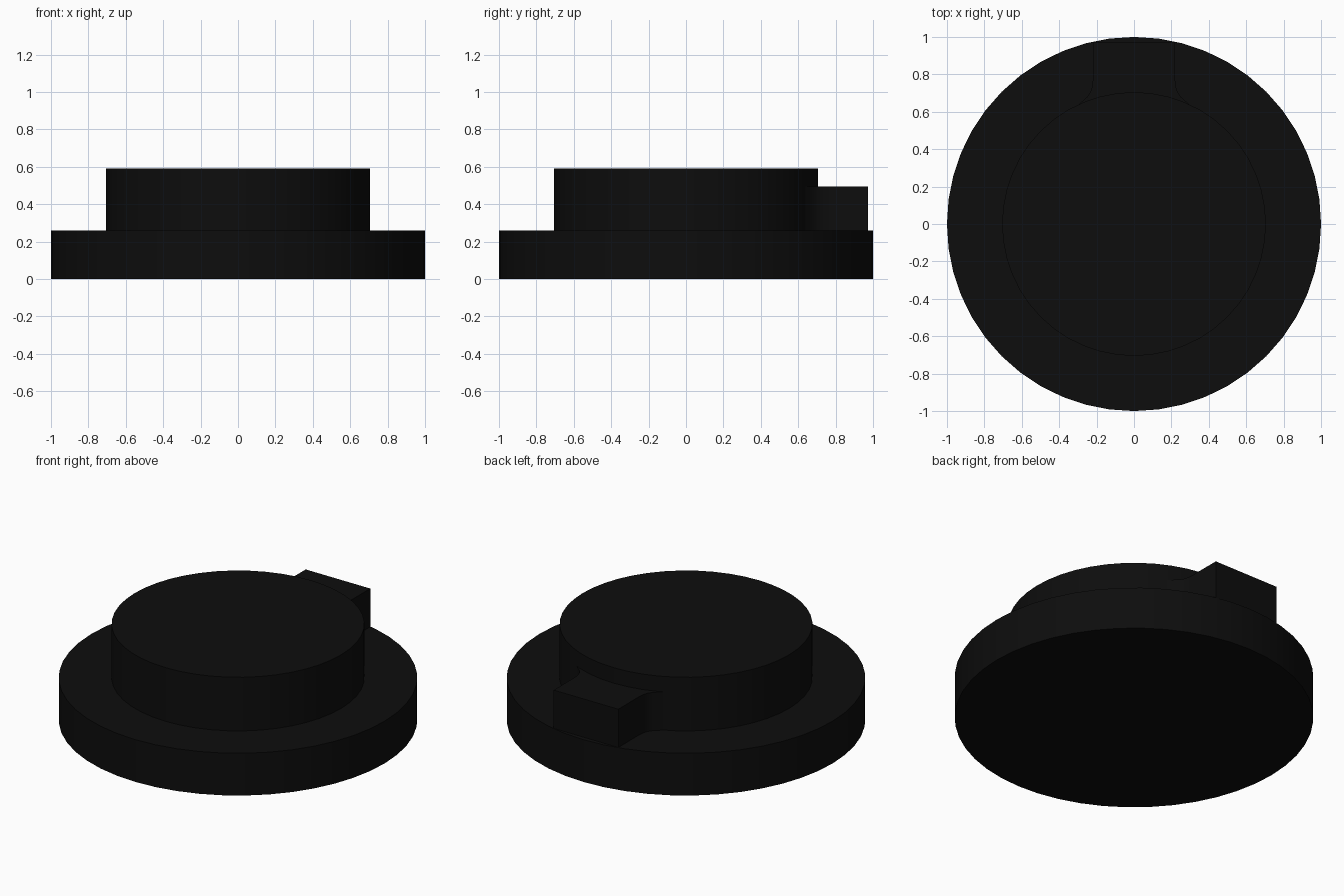
import bpy
import bmesh
import math

cube = bpy.data.objects.get("Cube")
if cube:
    bpy.data.objects.remove(cube, do_unlink=True)

COLOUR = (0.004, 0.004, 0.004, 1.0)
black = bpy.data.materials.new("matte_black")
black.use_nodes = True
black.diffuse_color = COLOUR
black.node_tree.nodes["Principled BSDF"].inputs["Base Color"].default_value = COLOUR


def circle(radius, sides=48):
    steps = [2 * math.pi * i / sides for i in range(sides)]
    return [(radius * math.cos(a), radius * math.sin(a)) for a in steps]


def extrude_outline(name, outline, bottom, top):
    """Solid prism from a flat outline, smooth around its curved walls."""
    bm = bmesh.new()
    face = bm.faces.new([bm.verts.new((x, y, bottom)) for x, y in outline])
    result = bmesh.ops.extrude_face_region(bm, geom=[face], use_keep_orig=True)
    raised = [v for v in result["geom"] if isinstance(v, bmesh.types.BMVert)]
    bmesh.ops.translate(bm, verts=raised, vec=(0, 0, top - bottom))
    bmesh.ops.recalc_face_normals(bm, faces=bm.faces)
    mesh = bpy.data.meshes.new(name)
    bm.to_mesh(mesh)
    bm.free()
    mesh.materials.append(black)
    obj = bpy.data.objects.new(name, mesh)
    bpy.context.collection.objects.link(obj)
    bpy.ops.object.select_all(action="DESELECT")
    obj.select_set(True)
    bpy.context.view_layer.objects.active = obj
    bpy.ops.object.shade_smooth_by_angle(angle=math.radians(30))
    return obj


# Wide flange and the narrower boss on top of it
extrude_outline("base_flange", circle(1.0), 0.0, 0.26)
extrude_outline("upper_boss", circle(0.705), 0.26, 0.59)

# Rear key block, with fillets where it meets the boss
half = [(0.22, 0.972), (0.22, 0.77), (0.223, 0.735), (0.233, 0.705),
        (0.25, 0.68), (0.27, 0.662), (0.295, 0.64), (0.27, 0.60)]
mirrored = [(-x, y) for x, y in reversed(half)]
extrude_outline("rear_key", half + mirrored, 0.26, 0.495)
